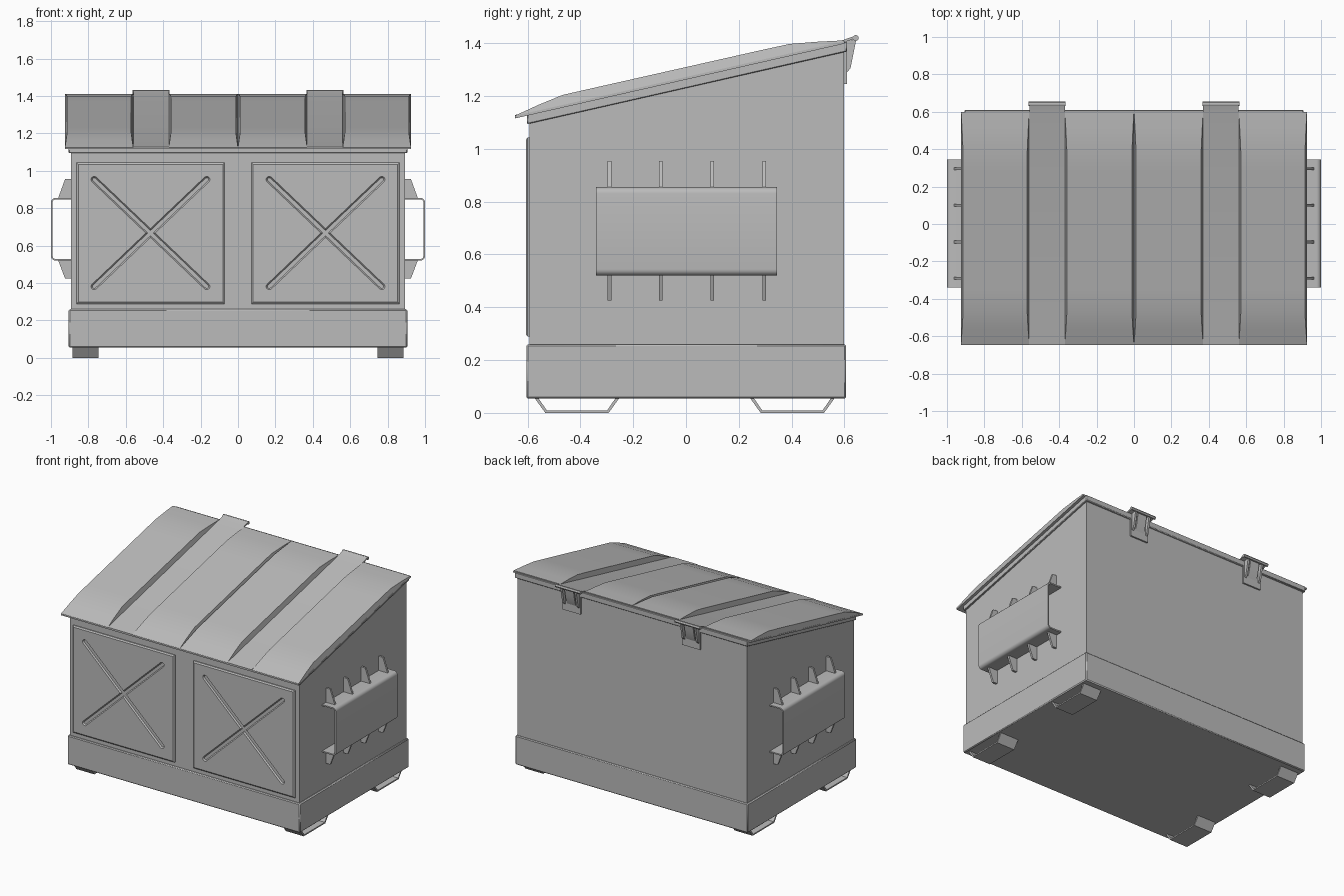
import bpy, bmesh, math

cube = bpy.data.objects.get("Cube")
if cube:
    bpy.data.objects.remove(cube)

grey = bpy.data.materials.new("painted_steel_grey")
grey.use_nodes = True
COLOUR = (0.5, 0.5, 0.5, 1)
grey.diffuse_color = COLOUR
grey.node_tree.nodes["Principled BSDF"].inputs["Base Color"].default_value = COLOUR


def loft(name, rings, bevel=0):
    """Skin a list of matching point rings and cap both ends."""
    bm = bmesh.new()
    rows = [[bm.verts.new(p) for p in ring] for ring in rings]
    n = len(rows[0])
    for a, b in zip(rows, rows[1:]):
        for i in range(n):
            j = (i + 1) % n
            bm.faces.new((a[i], a[j], b[j], b[i]))
    bm.faces.new(rows[0])
    bm.faces.new(rows[-1])
    bmesh.ops.recalc_face_normals(bm, faces=bm.faces)
    mesh = bpy.data.meshes.new(name)
    bm.to_mesh(mesh)
    bm.free()
    mesh.materials.append(grey)
    obj = bpy.data.objects.new(name, mesh)
    bpy.context.collection.objects.link(obj)
    if bevel:
        mod = obj.modifiers.new("edge", "BEVEL")
        mod.width = bevel
        mod.segments = 1
    return obj


def along_x(name, yz, x0, x1, bevel=0):
    return loft(name, [[(x, y, z) for y, z in yz] for x in (x0, x1)], bevel)


def along_y(name, xz, y0, y1, bevel=0):
    return loft(name, [[(x, y, z) for x, z in xz] for y in (y0, y1)], bevel)


def box(name, x0, x1, y0, y1, z0, z1, bevel=0):
    return along_x(name, [(y0, z0), (y1, z0), (y1, z1), (y0, z1)], x0, x1, bevel)


def strip(path, t):
    """Outline of an open path thickened downwards."""
    return path + [(a, b - t) for a, b in reversed(path)]


def slope(y):
    """Height of the sloping lid plane."""
    return 1.2725 + 0.227 * y


# Container body, rim below the lid, and base skirt
along_x("body", [(-0.593, 0.06), (0.598, 0.06), (0.598, slope(0.598) - 0.015),
                 (-0.593, slope(-0.593) - 0.015)], -0.893, 0.893)
along_x("rim", [(y, slope(y) - d) for y, d in
                ((-0.602, 0.042), (0.61, 0.042), (0.61, 0.004), (-0.602, 0.004))],
        -0.905, 0.905, 0.003)
box("base_skirt", -0.905, 0.905, -0.605, 0.607, 0.055, 0.26, 0.006)

# Lid sheet with four raised, crowned panels
along_x("lid_sheet", [(y, slope(y) - d) for y, d in
                      ((-0.648, 0.01), (0.6, 0.01), (0.6, 0), (-0.648, 0))], -0.925, 0.925)
CROWN = [(-0.646, 0.001), (-0.56, 0.021), (-0.468, 0.038), (-0.36, 0.038),
         (0.28, 0.037), (0.392, 0.036), (0.5, 0.02), (0.596, 0.003)]
for i, (x0, x1) in enumerate(((-0.925, -0.56), (-0.37, 0), (0, 0.37), (0.56, 0.925))):
    rings = []
    for y, h in CROWN:
        z, s = slope(y), h * 0.3
        rings.append([(x0, y, z - 0.005), (x1, y, z - 0.005),
                      (x1 - s, y, z + h), (x0 + s, y, z + h)])
    loft(f"lid_panel_{i + 1}", rings)

# Feet: bent strips below each corner
for sx in (1, -1):
    for cy in (-0.413, 0.403):
        path = [(cy - 0.163, 0.06), (cy - 0.12, 0.01), (cy + 0.12, 0.01), (cy + 0.163, 0.06)]
        inner = [(cy + 0.149, 0.06), (cy + 0.114, 0.019), (cy - 0.114, 0.019), (cy - 0.149, 0.06)]
        path[1:3] = [(y, 0) for y, _ in path[1:3]]
        inner[1:3] = [(y, 0.009) for y, _ in inner[1:3]]
        along_x("foot", path + inner, sx * 0.745, sx * 0.885)

# Lifting pockets on both sides, with gussets above and below
def pocket_edge(x, z0, z1, r):
    pts = [(0.885, z0)]
    for cz, start in ((z0 + r, -90), (z1 - r, 0)):
        for k in range(6):
            a = math.radians(start + 18 * k)
            pts.append((x - r + r * math.cos(a), cz + r * math.sin(a)))
    return pts + [(0.885, z1)]


for sx, side in ((1, "left"), (-1, "right")):
    ring = pocket_edge(1, 0.52, 0.855, 0.024) + pocket_edge(0.991, 0.529, 0.846, 0.015)[::-1]
    along_y(f"{side}_lifting_pocket", [(sx * x, z) for x, z in ring], -0.34, 0.345)
    for y in (-0.29, -0.096, 0.1, 0.296):
        for edge, tip in ((0.85, 0.955), (0.525, 0.425)):
            along_y(f"{side}_gusset", [(sx * x, z) for x, z in
                    ((0.885, edge), (0.963, edge), (0.925, tip), (0.885, tip))],
                    y - 0.007, y + 0.007)


# Front panels with a pressed cross
def cross_bar(cx, cz, half, angle):
    """Rounded bar cutter with sloping sides."""
    rings = []
    for y, r in ((-0.617, 0.025), (-0.598, 0.01)):
        ring = []
        for k in range(14):
            end = 0 if k < 7 else 1
            a = math.radians(-90 + 30 * (k - end))
            u = (half if not end else -half) + r * math.cos(a)
            v = r * math.sin(a)
            ring.append((cx + u * math.cos(angle) - v * math.sin(angle), y,
                         cz + u * math.sin(angle) + v * math.cos(angle)))
        rings.append(ring)
    return loft("cross_cutter", rings)


for sx, side in ((1, "left"), (-1, "right")):
    rings = []
    for y, d in ((-0.58, 0), (-0.6, 0), (-0.607, 0.009)):
        xa, xb = sx * (0.072 + d), sx * (0.863 - d)
        rings.append([(xa, y, 0.289 + d), (xb, y, 0.289 + d),
                      (xb, y, 1.043 - d), (xa, y, 1.043 - d)])
    panel = loft(f"{side}_front_panel", rings)
    cutters = [cross_bar(sx * 0.468, 0.667, 0.415, s * math.atan2(0.29, 0.305)) for s in (1, -1)]
    for c in cutters:
        mod = panel.modifiers.new("press", "BOOLEAN")
        mod.operation = "DIFFERENCE"
        mod.solver = "EXACT"
        mod.object = c
    bpy.context.view_layer.update()
    graph = bpy.context.evaluated_depsgraph_get()
    pressed = bpy.data.meshes.new_from_object(panel.evaluated_get(graph))
    panel.modifiers.clear()
    panel.data = pressed
    for c in cutters:
        bpy.data.objects.remove(c)

# Lid straps ending in rear hinges
for sx, side in ((1, "left"), (-1, "right")):
    cx = sx * 0.465
    top = [(-0.648, slope(-0.648) + 0.003), (0.59, slope(0.59) + 0.004),
           (0.625, 1.423), (0.645, 1.43)]
    along_x(f"{side}_strap", strip(top, 0.01), cx - 0.095, cx + 0.095)
    knuckle = [(0.643 + 0.011 * math.cos(k * math.pi / 6),
                1.42 + 0.011 * math.sin(k * math.pi / 6)) for k in range(12)]
    along_x(f"{side}_hinge_knuckle", knuckle, cx - 0.098, cx + 0.098)
    box(f"{side}_hinge_plate", cx - 0.07, cx + 0.07, 0.59, 0.609, 1.246, 1.38)
    for e in (-1, 1):
        x = cx + e * 0.055
        along_x(f"{side}_hinge_cheek", [(0.6, 1.41), (0.645, 1.415), (0.633, 1.355),
                (0.623, 1.305), (0.605, 1.285)], x - 0.007, x + 0.007)
    tongue = [(0.638, 1.415), (0.63, 1.37), (0.62, 1.325), (0.606, 1.29)]
    along_x(f"{side}_hinge_tongue", tongue + [(y - 0.01, z) for y, z in reversed(tongue)],
            cx - 0.035, cx + 0.035)

# Smooth shading with crisp edges
bpy.ops.object.select_all(action="DESELECT")
for obj in bpy.context.collection.objects:
    if obj.type == "MESH" and grey.name in obj.data.materials:
        obj.select_set(True)
        bpy.context.view_layer.objects.active = obj
bpy.ops.object.shade_smooth_by_angle(angle=math.radians(30))
